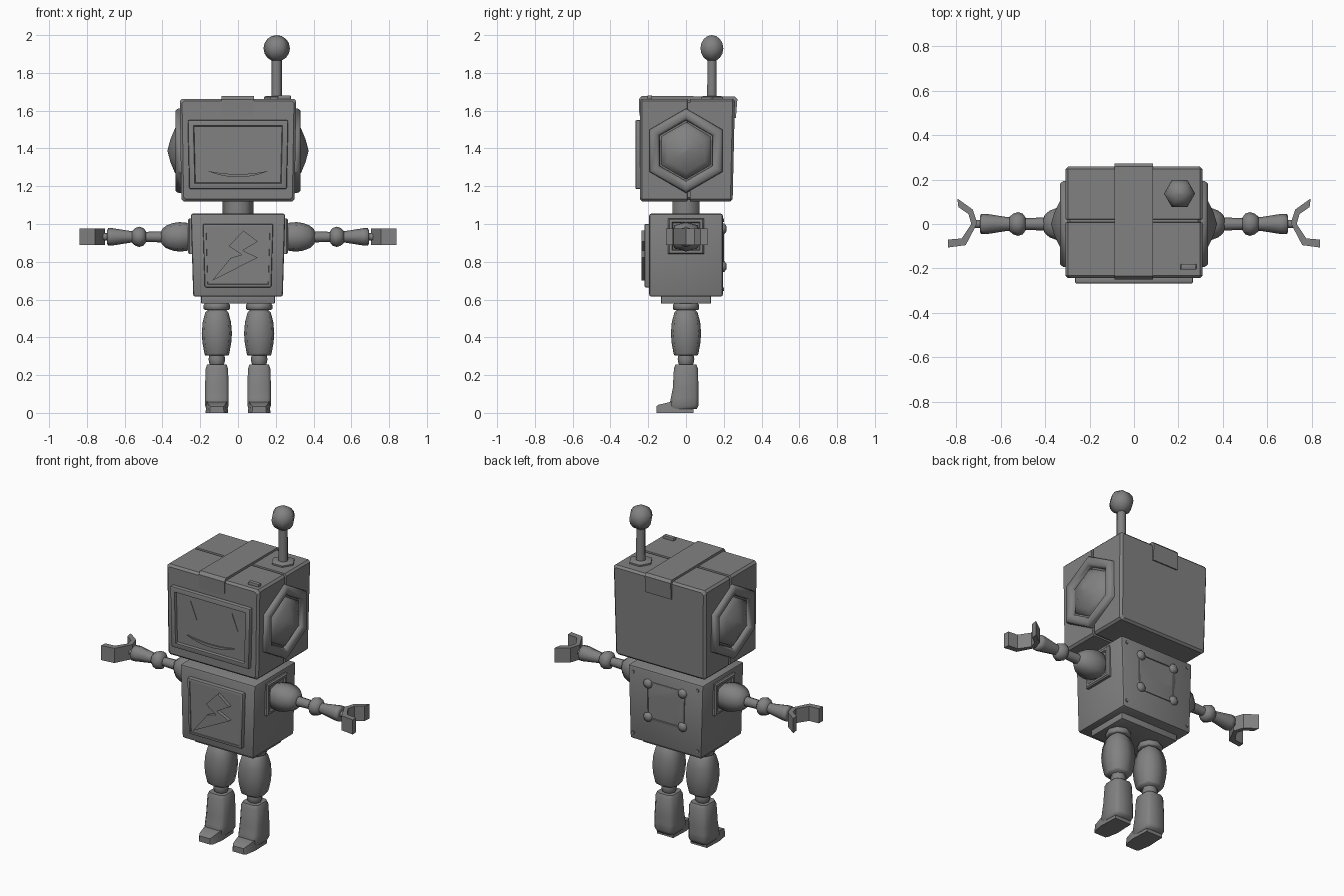
import bpy, bmesh, math
from mathutils import Vector

if "Cube" in bpy.data.objects:
    bpy.data.objects.remove(bpy.data.objects["Cube"])

paint = bpy.data.materials.new("dark_grey")
paint.diffuse_color = (0.22, 0.22, 0.22, 1)
paint.use_nodes = True
paint.node_tree.nodes["Principled BSDF"].inputs["Base Color"].default_value = paint.diffuse_color


def finish(name, bm, angle=25):
    bmesh.ops.recalc_face_normals(bm, faces=bm.faces)
    me = bpy.data.meshes.new(name)
    bm.to_mesh(me)
    bm.free()
    me.materials.append(paint)
    ob = bpy.data.objects.new(name, me)
    bpy.context.collection.objects.link(ob)
    bpy.ops.object.select_all(action='DESELECT')
    ob.select_set(True)
    bpy.context.view_layer.objects.active = ob
    bpy.ops.object.shade_smooth_by_angle(angle=math.radians(angle))
    return ob


def loft(name, rings, angle=25):
    """Skin a list of equal-length point rings and cap both ends."""
    bm = bmesh.new()
    vs = [[bm.verts.new(p) for p in r] for r in rings]
    n = len(vs[0])
    for a, b in zip(vs, vs[1:]):
        for i in range(n):
            bm.faces.new((a[i], a[(i + 1) % n], b[(i + 1) % n], b[i]))
    bm.faces.new(vs[0])
    bm.faces.new(vs[-1])
    return finish(name, bm, angle)


def box(name, xb, xt, y0, y1, z0, z1, bevel=0.0, inset=None):
    """Box centred on x with half widths xb (bottom) and xt (top).
    inset = (face normal, rim width, depth) sinks one face."""
    bm = bmesh.new()
    lo = [bm.verts.new(p) for p in ((-xb, y0, z0), (xb, y0, z0), (xb, y1, z0), (-xb, y1, z0))]
    hi = [bm.verts.new(p) for p in ((-xt, y0, z1), (xt, y0, z1), (xt, y1, z1), (-xt, y1, z1))]
    for i in range(4):
        j = (i + 1) % 4
        bm.faces.new((lo[i], lo[j], hi[j], hi[i]))
    bm.faces.new(lo)
    bm.faces.new(hi)
    bmesh.ops.recalc_face_normals(bm, faces=bm.faces)
    if bevel:
        bmesh.ops.bevel(bm, geom=bm.edges[:], offset=bevel, segments=2, profile=0.5, affect='EDGES')
    if inset:
        d = Vector(inset[0])
        bm.normal_update()
        f = max(bm.faces, key=lambda f: f.normal.dot(d) * f.calc_area())
        bmesh.ops.inset_region(bm, faces=[f], thickness=inset[1])
        bmesh.ops.inset_region(bm, faces=[f], thickness=inset[2] * .4)
        bmesh.ops.translate(bm, verts=f.verts[:], vec=d * -inset[2])
    return finish(name, bm)


def lathe(name, profile, centre, axis='z', n=8, side=1, diag=1.0, angle=70):
    """Sweep (position, radius) pairs about an axis; diag > 1 squares off the section."""
    cx, cy, cz = centre
    rings = []
    for t, r in profile:
        ring = []
        for i in range(n):
            a = math.tau * i / n
            k = diag if n == 8 and i % 2 else 1
            u, v = r * k * math.cos(a), r * k * math.sin(a)
            # hexagons about x stand on a corner
            ring.append({'x': (side * (cx + t), cy + v, cz + u),
                         'y': (side * cx + u, cy + t, cz + v),
                         'z': (side * cx + u, cy + v, cz + t)}[axis])
        rings.append(ring)
    return loft(name, rings, angle)


def prism(name, pts, axis, lo, hi, side=1):
    def put(p, h):
        a, b = p
        return {'x': (h, a, b), 'y': (side * a, h, b), 'z': (side * a, b, h)}[axis]
    return loft(name, [[put(p, h) for p in pts] for h in (lo, hi)])


# Head shell with a narrow seam around its middle
def head_ring(y, ins):
    c, z0, z1 = 0.012, 1.12 + ins, 1.663 - ins
    pts = []
    for x, z in ((-.30 + ins, z0 + c), (-.30 + ins + c, z0), (.30 - ins - c, z0), (.30 - ins, z0 + c),
                 (.308 - ins, z1 - c), (.308 - ins - c, z1), (-.308 + ins + c, z1), (-.308 + ins, z1 - c)):
        pts.append((x, y * (1 + 0.09 * (z - 1.35)) if y > 0.1 else y, z))
    return pts


loft("head", [head_ring(y, i) for y, i in ((-.244, .012), (-.232, 0), (.006, 0), (.008, .008),
                                          (.02, .008), (.022, 0), (.24, 0), (.252, .012))])

# Face screen, eyes and smile
box("screen_frame", .258, .266, -.268, -.235, 1.185, 1.55, .008, ((0, -1, 0), .03, .014))
for s in (-1, 1):
    prism("eye", [(.095, 1.385), (.18, 1.385), (.138, 1.49)], 'y', -.257, -.245, s)
smile = [(x / 10 * .155, 1.248 + .03 * (x / 10) ** 2) for x in range(-10, 11, 2)]
smile += [(x / 10 * .155, 1.264 + .016 * (x / 10) ** 2) for x in range(10, -11, -2)]
prism("smile", smile, 'y', -.262, -.245)

# Strap over the head, with a tab at each end
prism("head_strap", [(-.247, 1.575), (-.25, 1.66), (-.235, 1.678), (.258, 1.675), (.272, 1.66), (.264, 1.56),
                     (.24, 1.56), (.24, 1.65), (-.23, 1.65), (-.23, 1.575)], 'x', -.087, .085)

# Button and antenna
button = box("head_button", .036, .034, -.205, -.18, 1.655, 1.68, .003)
button.location.x = .245
mast = (.205, .137, 0)
lathe("antenna_base", [(1.65, .068), (1.672, .068), (1.678, .055)], mast, n=6, angle=40)
lathe("antenna_rod", [(1.66, .029), (1.88, .027)], mast, n=6)
ball = [(1.93 - .07 * math.cos(math.pi * k / 8), max(.07 * math.sin(math.pi * k / 8), .001)) for k in range(9)]
lathe("antenna_ball", ball, mast, n=6)

# Neck, torso and pelvis
lathe("neck", [(1.03, .083), (1.14, .083)], (0, 0, 0), n=6)
box("torso", .237, .25, -.195, .195, .615, 1.055, .012)
box("pelvis", .195, .195, -.132, .132, .578, .63, .004)

# Chest panel with a raised zigzag
box("chest_panel", .176, .186, -.22, -.18, .665, 1.0, .007, ((0, -1, 0), .012, .004))
prism("chest_bolt", [(.03, .965), (.105, .907), (.025, .86), (.105, .822), (-.137, .70),
                     (-.04, .82), (.02, .838), (-.05, .883)], 'y', -.236, -.21)

# Back plate, rivets and corner screws
box("back_plate", .125, .13, .18, .2, .76, .99, .003, ((0, 1, 0), .012, .005))
for s in (-1, 1):
    for z in (.775, .975):
        lathe("back_rivet", [(.185, .028), (.203, .028), (.213, .016), (.215, .003)], (.115, 0, z), 'y', 8, s)
    for z in (.655, 1.02):
        lathe("corner_screw", [(.185, .01), (.2, .01)], (.215, 0, z), 'y', 6, s)

for s in (-1, 1):
    # Ear: hexagonal ring and pointed dome
    rim = [(.29, .21), (.29, .225), (.32, .222), (.332, .21), (.332, .178), (.32, .163), (.302, .16)]
    lathe("ear_ring", rim, (0, 0, 1.388), 'x', 6, s, angle=50)
    lathe("ear_dome", [(.29, .155), (.312, .148), (.335, .115), (.358, .06), (.373, .002)],
          (0, 0, 1.388), 'x', 6, s)

    # Shoulder plate
    rings = [[(s * x, y * r, .935 + z * r) for y, z in ((-1, -1), (1, -1), (1, 1), (-1, 1))]
             for x, r in ((.225, .095), (.258, .095), (.265, .088), (.265, .075), (.255, .07))]
    loft("shoulder_plate", rings)

    # Arm
    arm = (0, 0, .932)
    lathe("shoulder", [(.245, .064), (.275, .075), (.31, .078), (.345, .073), (.38, .06), (.403, .04), (.407, .025)],
          arm, 'x', 8, s, 1.12)
    lathe("upper_arm", [(.39, .03), (.5, .026)], arm, 'x', 8, s)
    lathe("elbow", [(.488, .03), (.5, .046), (.522, .054), (.545, .046), (.56, .032)], arm, 'x', 8, s)
    lathe("forearm", [(.545, .03), (.57, .031), (.665, .046), (.688, .046), (.693, .035)], arm, 'x', 8, s)
    lathe("wrist", [(.68, .02), (.715, .02)], arm, 'x', 6, s)

    # Claw hand, open outwards
    prism("claw", [(.795, .115), (.725, .065), (.705, .004), (.757, -.095), (.838, -.106),
                   (.836, -.07), (.775, -.065), (.732, 0), (.745, .045), (.79, .076)], 'z', .888, .976, s)

    # Leg
    leg = (.112, 0, 0)
    lathe("hip_collar", [(.545, .062), (.55, .07), (.57, .07), (.585, .06)], leg, side=s)
    lathe("thigh", [(.305, .062), (.315, .066), (.37, .076), (.42, .08), (.48, .075), (.53, .062), (.55, .045)],
          leg, side=s, diag=1.17)
    lathe("knee", [(.24, .03), (.262, .04), (.285, .044), (.315, .038)], leg, side=s)

    # Shin boot: chamfered rings that widen forwards to the ankle
    rings = []
    for z, hx, y0, y1 in ((.02, .056, -.083, .056), (.04, .063, -.088, .066), (.08, .063, -.08, .066),
                          (.13, .063, -.07, .066), (.235, .059, -.064, .063), (.255, .052, -.056, .055)):
        c = .018
        rings.append([(s * .112 + x, y, z) for x, y in (
            (-hx, y0 + c), (-hx + c, y0), (hx - c, y0), (hx, y0 + c),
            (hx, y1 - c), (hx - c, y1), (-hx + c, y1), (-hx, y1 - c))])
    loft("shin", rings, 60)

    # Foot: low toe that narrows forwards
    loft("foot", [[(s * .112 - w, y, 0), (s * .112 + w, y, 0), (s * .112 + w * .9, y, h), (s * .112 - w * .9, y, h)]
                  for y, w, h in ((-.157, .038, .035), (-.145, .048, .043), (-.075, .06, .06), (.04, .055, .05))], 40)
